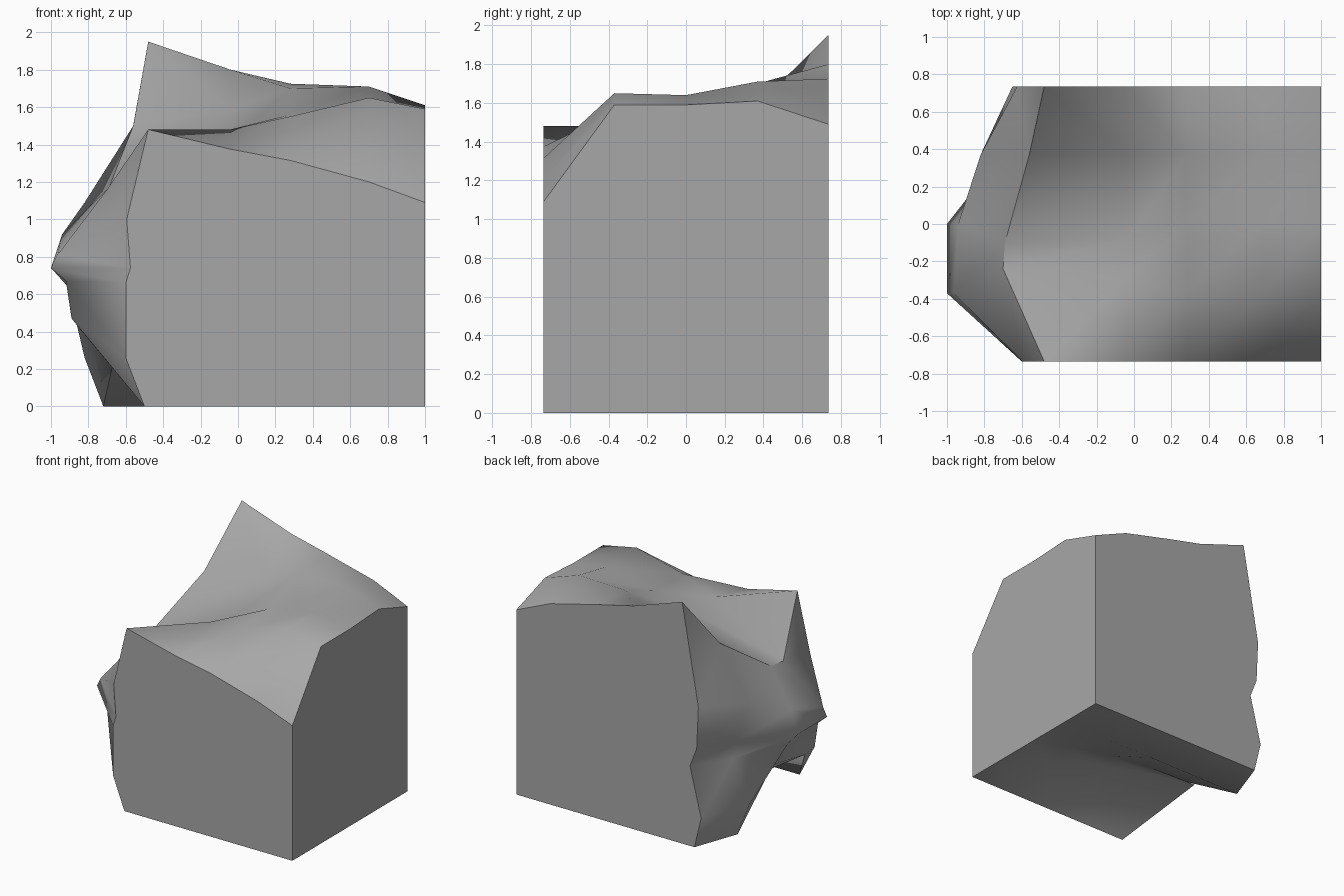
import bpy
import bmesh
from mathutils import Vector

default = bpy.data.objects.get("Cube")
if default:
    bpy.data.objects.remove(default, do_unlink=True)

# Stone colour
stone = bpy.data.materials.new("stone grey")
stone.use_nodes = True
grey = (0.39, 0.39, 0.39, 1)
stone.diffuse_color = grey
stone.node_tree.nodes["Principled BSDF"].inputs["Base Color"].default_value = grey

HALF = 0.735
depths = (-HALF, -0.37, 0, 0.37, HALF)

# Craggy side: one upright (x, z) profile per depth, from the ground to the ridge
crag_profiles = (
    ((-.5, 0), (-.6, .26), (-.6, .66), (-.575, .74), (-.595, 1), (-.48, 1.48)),
    ((-.85, .42), (-.89, .47), (-.92, .67), (-1, .74), (-.965, .81), (-.7, 1.16)),
    ((-.65, .31), (-.75, .42), (-.91, .64), (-1, .74), (-.94, .92), (-.69, 1.17)),
    ((-.72, 0), (-.82, .26), (-.68, .6), (-.71, .74), (-.82, 1.09), (-.56, 1.5)),
    ((-.59, 0), (-.65, .25), (-.55, .645), (-.61, .8), (-.625, 1.14), (-.48, 1.95)),
)
crag = [[Vector((x, y, z)) for x, z in profile]
        for y, profile in zip(depths, crag_profiles)]

# The lower and upper rims wander in depth around the hollows
crag[1][0].y, crag[2][0].y = -.3, -.15
crag[1][-1].y, crag[2][-1].y = -.24, -.1

# Rolling top: heights per depth, running from the ridge to the flat end
top_columns = (-.04, .28, .7, 1)
top_heights = (
    (1.375, 1.315, 1.2, 1.09),
    (1.48, 1.55, 1.65, 1.59),
    (1.42, 1.56, 1.64, 1.59),
    (1.59, 1.7, 1.71, 1.61),
    (1.8, 1.725, 1.62, 1.49),
)
top = [[column[-1].copy()] + [Vector((x, y, z)) for x, z in zip(top_columns, heights)]
       for column, y, heights in zip(crag, depths, top_heights)]
top[1][1].y += .08
top[2][1].y -= .08

# Underside: the hollow fades away towards the flat end
steps = 4
underside = []
for column, y in zip(crag, depths):
    rim = column[0]
    row = []
    for i in range(steps + 1):
        t = i / steps
        point = rim.lerp(Vector((1, y, 0)), t)
        point.z = rim.z * (1 - t ** 1.5)
        row.append(point)
    underside.append(row)

mesh = bpy.data.meshes.new("rock")
bm = bmesh.new()
patch_layer = bm.faces.layers.int.new("patch")


def add_patch(grid, number, flipped_rows):
    """Skin a grid of points with triangles; flipped rows use the other diagonal."""
    rows = [[bm.verts.new(p) for p in row] for row in grid]
    for j, (low, high) in enumerate(zip(rows, rows[1:])):
        for i in range(len(low) - 1):
            a, b, c, d = low[i], low[i + 1], high[i + 1], high[i]
            if j in flipped_rows:
                a, b, c, d = b, c, d, a
            for corners in ((a, b, c), (a, c, d)):
                face = bm.faces.new(corners)
                face.smooth = True
                face[patch_layer] = number


last_row = len(depths) - 2
add_patch(crag, 0, (last_row - 1, last_row))
add_patch(top, 1, (last_row,))
add_patch(underside, 2, ())
bmesh.ops.remove_doubles(bm, verts=bm.verts[:], dist=0.0005)


# Upright corner edges of the flat end
def vert_at(point):
    return min(bm.verts, key=lambda v: (v.co - point).length)


for row in (0, -1):
    bm.edges.new((vert_at(top[row][-1]), vert_at(underside[row][-1])))

# Flat front, back and end walls
walls = ((1, -HALF), (1, HALF), (0, 1))
for number, (axis, place) in enumerate(walls, start=3):
    outline = [e for e in bm.edges if len(e.link_faces) < 2
               and all(abs(v.co[axis] - place) < 0.001 for v in e.verts)]
    for face in bmesh.ops.contextual_create(bm, geom=outline)["faces"]:
        face.smooth = False
        face[patch_layer] = number

bmesh.ops.recalc_face_normals(bm, faces=bm.faces[:])

# Hard edges wherever two surfaces meet
for edge in bm.edges:
    edge.smooth = len({face[patch_layer] for face in edge.link_faces}) == 1

bm.faces.layers.int.remove(patch_layer)
bm.to_mesh(mesh)
bm.free()
mesh.materials.append(stone)
rock = bpy.data.objects.new("rock", mesh)
bpy.context.collection.objects.link(rock)
